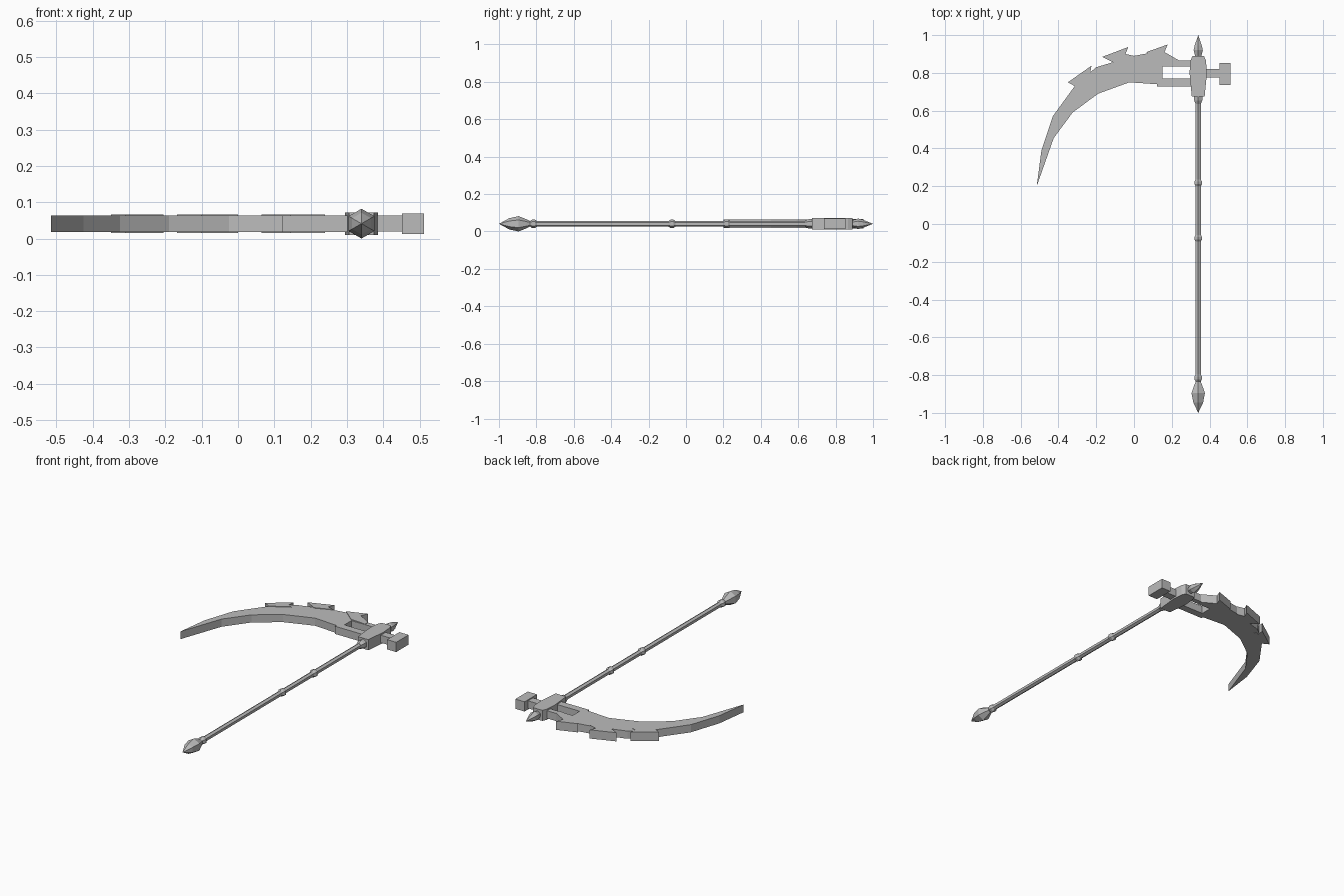
import bpy, bmesh, math
from mathutils import Vector

old = bpy.data.objects.get("Cube")
if old:
    bpy.data.objects.remove(old, do_unlink=True)

MID_Z = 0.041     # height of the flat plane of symmetry
SHAFT_X = 0.34    # line of the shaft

steel = bpy.data.materials.new("plain_grey")
steel.use_nodes = True
GREY = (0.5, 0.5, 0.5, 1)
steel.diffuse_color = GREY
steel.node_tree.nodes["Principled BSDF"].inputs["Base Color"].default_value = GREY


def finish(name, bm):
    bmesh.ops.recalc_face_normals(bm, faces=bm.faces)
    mesh = bpy.data.meshes.new(name)
    bm.to_mesh(mesh)
    bm.free()
    mesh.materials.append(steel)
    obj = bpy.data.objects.new(name, mesh)
    bpy.context.collection.objects.link(obj)
    return obj


def plate(name, outline, half):
    """Flat outline in x, y extruded evenly about the middle plane."""
    bm = bmesh.new()
    face = bm.faces.new([bm.verts.new((x, y, MID_Z - half)) for x, y in outline])
    top = bmesh.ops.extrude_face_region(bm, geom=[face])["geom"]
    verts = [v for v in top if isinstance(v, bmesh.types.BMVert)]
    bmesh.ops.translate(bm, verts=verts, vec=(0, 0, 2 * half))
    return finish(name, bm)


def box(name, x0, x1, y0, y1, half):
    return plate(name, [(x0, y0), (x1, y0), (x1, y1), (x0, y1)], half)


def lathe(name, profile, sides=6):
    """Six-sided turned part along the shaft; profile holds (y, radius)."""
    bm = bmesh.new()
    rings = []
    for y, r in profile:
        ring = []
        for i in range(sides):
            a = math.tau * i / sides
            ring.append(bm.verts.new((SHAFT_X + r * math.sin(a), y, MID_Z + r * math.cos(a))))
        rings.append(ring)
    for a, b in zip(rings, rings[1:]):
        for i in range(sides):
            j = (i + 1) % sides
            bm.faces.new((a[i], a[j], b[j], b[i]))
    bm.faces.new(rings[0])
    bm.faces.new(rings[-1])
    bmesh.ops.remove_doubles(bm, verts=bm.verts, dist=0.0005)
    return finish(name, bm)


# Curved blade with its forked mount
plate("blade", [
    (-0.515, 0.20), (-0.49, 0.39), (-0.43, 0.57), (-0.31, 0.735), (-0.20, 0.83),
    (0, 0.89), (0.08, 0.905), (0.19, 0.865), (0.31, 0.865), (0.31, 0.835),
    (0.152, 0.835), (0.152, 0.77), (0.31, 0.77), (0.31, 0.727), (0.122, 0.727),
    (0.122, 0.74), (-0.025, 0.75), (-0.19, 0.69), (-0.325, 0.59), (-0.425, 0.455),
], 0.0225)

# Barbs along the back of the blade
barbs = {
    "outer_barb": [(-0.35, 0.75), (-0.225, 0.838), (-0.232, 0.80), (-0.205, 0.79), (-0.31, 0.728)],
    "middle_barb": [(-0.168, 0.885), (-0.03, 0.937), (-0.045, 0.90), (0, 0.89), (-0.10, 0.85)],
    "inner_barb": [(0.065, 0.91), (0.178, 0.95), (0.162, 0.91), (0.24, 0.865), (0.24, 0.836),
                   (0.145, 0.843)],
}
for name, outline in barbs.items():
    plate(name, outline, 0.0255)

# Tapered head block
side = [(0.675, 0.034), (0.80, 0.046), (0.865, 0.041), (0.89, 0.03)]
head = plate("head", [(SHAFT_X + w, y) for y, w in side]
             + [(SHAFT_X - w, y) for y, w in reversed(side)], 0.031)

# Hammer on the far side of the head
box("hammer_neck", 0.37, 0.46, 0.775, 0.82, 0.022)
box("hammer", 0.452, 0.512, 0.737, 0.852, 0.0285)

# Shaft, rings and spikes
lathe("shaft", [(-0.85, 0.0155), (0.69, 0.0155)])
lathe("head_collar", [(0.635, 0.016), (0.655, 0.025), (0.68, 0.026)])
for name, y in (("upper_ring", 0.218), ("middle_ring", -0.075), ("lower_ring", -0.815)):
    lathe(name, [(y - 0.018, 0.0155), (y - 0.007, 0.023), (y + 0.007, 0.023), (y + 0.018, 0.0155)])
lathe("top_spike", [(0.88, 0.016), (0.92, 0.028), (0.945, 0.022), (1.0, 0)])
lathe("bottom_spike", [(-1.0, 0), (-0.945, 0.03), (-0.895, 0.041), (-0.855, 0.025), (-0.835, 0.0155)])
